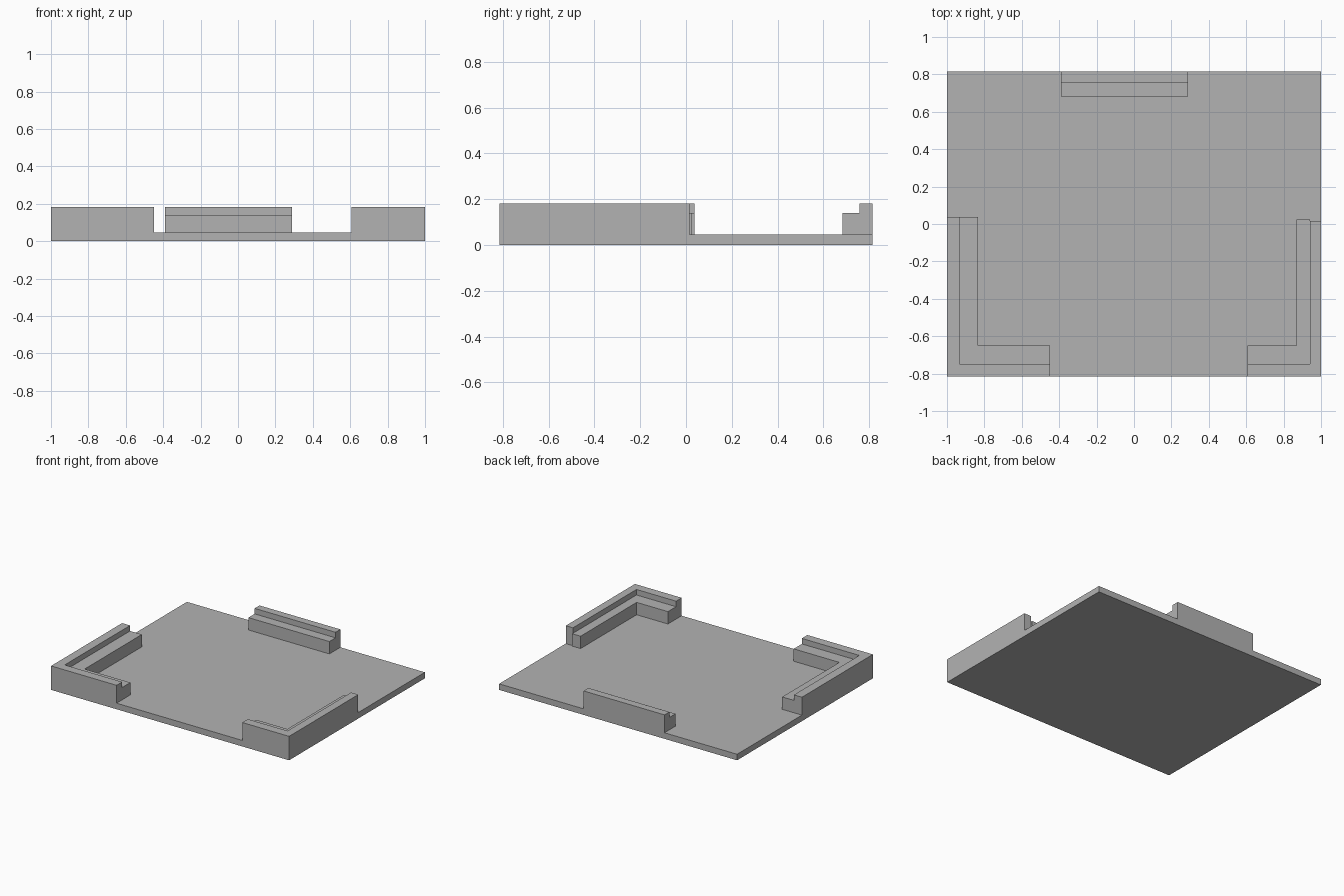
import bpy
import bmesh

cube = bpy.data.objects.get("Cube")
if cube:
    bpy.data.objects.remove(cube, do_unlink=True)

# Single flat colour
grey = bpy.data.materials.new("mid grey")
grey.use_nodes = True
colour = (0.45, 0.45, 0.45, 1)
grey.diffuse_color = colour
grey.node_tree.nodes["Principled BSDF"].inputs["Base Color"].default_value = colour

HALF_X, HALF_Y = 1.0, 0.815
BASE_TOP, LEDGE_TOP, WALL_TOP = 0.046, 0.14, 0.182


def prism(name, outline, bottom, top):
    """Extrude a flat outline straight up."""
    bm = bmesh.new()
    face = bm.faces.new([bm.verts.new((x, y, bottom)) for x, y in outline])
    result = bmesh.ops.extrude_face_region(bm, geom=[face])
    moved = [v for v in result["geom"] if isinstance(v, bmesh.types.BMVert)]
    bmesh.ops.translate(bm, verts=moved, vec=(0, 0, top - bottom))
    bmesh.ops.recalc_face_normals(bm, faces=bm.faces)
    mesh = bpy.data.meshes.new(name)
    bm.to_mesh(mesh)
    bm.free()
    mesh.materials.append(grey)
    bpy.context.collection.objects.link(bpy.data.objects.new(name, mesh))


def rectangle(x0, x1, y0, y1):
    return [(x0, y0), (x1, y0), (x1, y1), (x0, y1)]


def angle_outline(x_out, y_out, x_in, y_in, x_end, y_end):
    """L-shaped strip with one arm along x and one along y."""
    return [(x_out, y_out), (x_end, y_out), (x_end, y_in),
            (x_in, y_in), (x_in, y_end), (x_out, y_end)]


def corner(side, x_wall, x_ledge, x_end, wall_end, ledge_end):
    """Tall outer wall with a lower ledge running along its inside."""
    x_out = HALF_X if x_wall > 0 else -HALF_X
    y_wall, y_ledge = -0.748, -0.65
    prism(f"{side}_corner_wall",
          angle_outline(x_out, -HALF_Y, x_wall, y_wall, x_end, wall_end),
          BASE_TOP, WALL_TOP)
    prism(f"{side}_corner_ledge",
          angle_outline(x_wall, y_wall, x_ledge, y_ledge, x_end, ledge_end),
          BASE_TOP, LEDGE_TOP)


# Base plate
prism("base_plate", rectangle(-HALF_X, HALF_X, -HALF_Y, HALF_Y), 0, BASE_TOP)

# Front corner brackets
corner("right", -0.933, -0.834, -0.45, 0.037, 0.037)
corner("left", 0.94, 0.87, 0.607, 0.015, 0.023)

# Rear stepped block
prism("rear_wall", rectangle(-0.39, 0.29, 0.757, HALF_Y), BASE_TOP, WALL_TOP)
prism("rear_ledge", rectangle(-0.39, 0.29, 0.683, 0.757), BASE_TOP, LEDGE_TOP)
